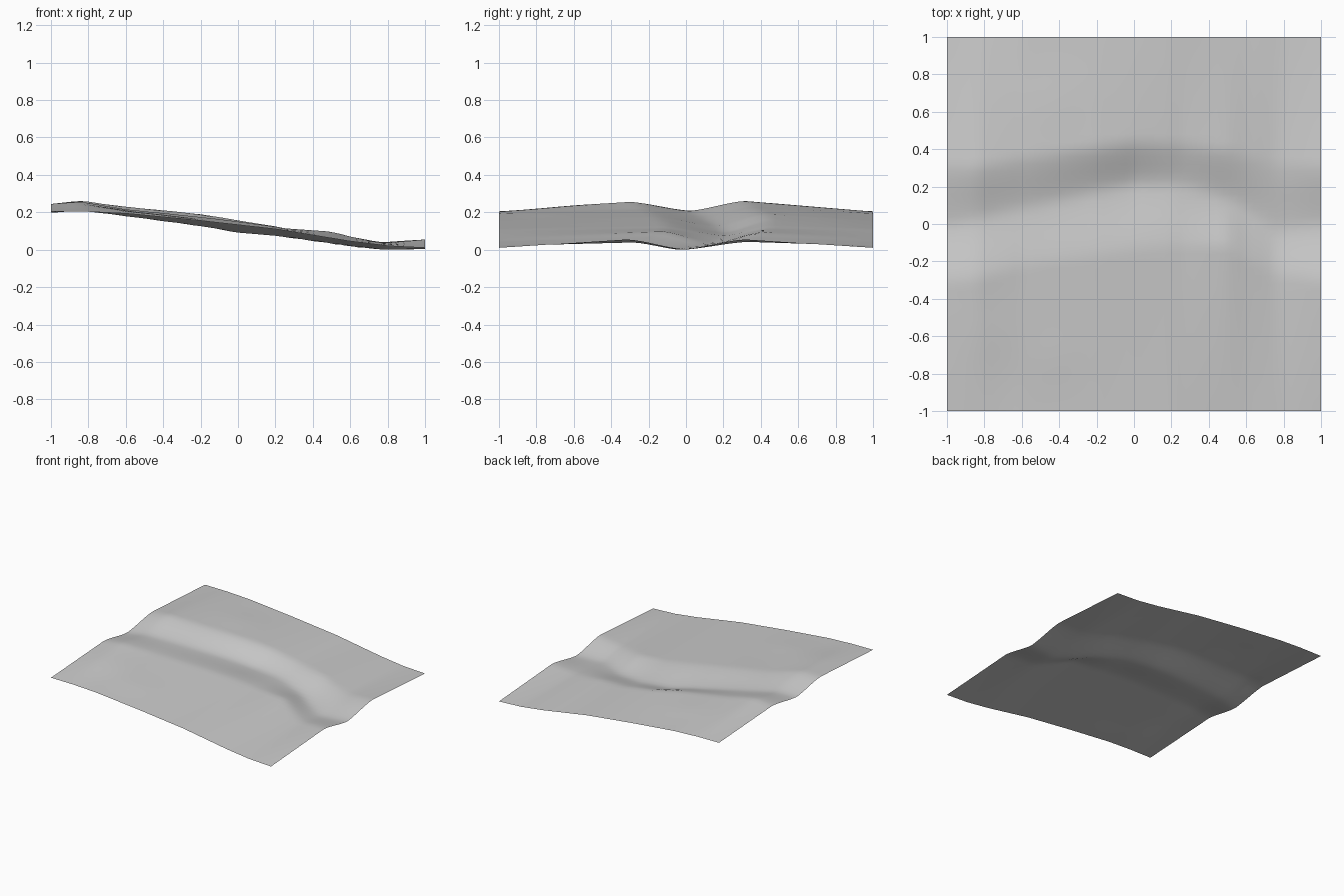
import bpy
import bmesh
from math import exp

cube = bpy.data.objects.get("Cube")
if cube:
    bpy.data.objects.remove(cube, do_unlink=True)

CELLS = 50

# Overall fall of the land from -x to +x: (x, height)
FALL = [(-1, .215), (-.8, .213), (-.59, .203), (-.2, .165), (.2, .12), (.6, .055), (.8, .03), (1, .02)]

# Valley stations: (x, near crest y, floor y, far crest y, near rise, floor rise, far rise)
VALLEY = [
    (-1, -.31, -.01, .31, .04, -.008, .04),
    (-.85, -.3, .02, .31, .053, .005, .058),
    (-.6, -.23, .08, .36, .022, -.015, .036),
    (-.2, -.17, .17, .42, .02, -.03, .035),
    (0, -.14, .21, .45, .018, -.042, .025),
    (.25, -.12, .21, .44, .012, -.035, .012),
    (.5, -.12, .13, .4, .035, -.03, .03),
    (.75, -.27, -.03, .33, .012, -.025, .016),
    (1, -.31, -.01, .31, .045, -.008, .045),
]

# Low mounds on the plains: (x, y, radius, height)
MOUNDS = [(-.8, -.62, .2, .02), (-.45, -.75, .15, .01), (-.45, .68, .18, .01)]


def sample(table, x):
    """Linear interpolation of every column of a table keyed by its first."""
    for a, b in zip(table, table[1:]):
        if x <= b[0]:
            t = (x - a[0]) / (b[0] - a[0])
            return [p + (q - p) * t for p, q in zip(a[1:], b[1:])]
    return list(table[-1][1:])


def height(x, y):
    near_y, floor_y, far_y, near, floor, far = sample(VALLEY, x)
    profile = [(-1, 0), (near_y, near), (floor_y, floor), (far_y, far), (1, 0)]
    for (y0, z0), (y1, z1) in zip(profile, profile[1:]):
        if y <= y1:
            t = (y - y0) / (y1 - y0)
            if near_y < y < far_y:          # rounded banks, straight plains
                t = (t + t * t * (3 - 2 * t)) / 2
            z = z0 + (z1 - z0) * t
            break
    fade = (1 - x * x) * (1 - y * y)
    for mx, my, r, h in MOUNDS:
        z += fade * h * exp(-((x - mx) ** 2 + (y - my) ** 2) / r ** 2)
    return sample(FALL, x)[0] + z


# Terrain sheet with a winding valley
bm = bmesh.new()
bmesh.ops.create_grid(bm, x_segments=CELLS, y_segments=CELLS, size=1)
for v in bm.verts:
    x, y = (max(-1, min(1, c)) for c in v.co.xy)
    v.co.z = height(x, y)
lowest = min(v.co.z for v in bm.verts)
for v in bm.verts:
    v.co.z -= lowest
for f in bm.faces:
    f.smooth = True
mesh = bpy.data.meshes.new("terrain")
bm.to_mesh(mesh)
bm.free()
terrain = bpy.data.objects.new("terrain", mesh)
bpy.context.collection.objects.link(terrain)

# Plain grey ground
grey = bpy.data.materials.new("ground_grey")
grey.use_nodes = True
colour = (.6, .6, .6, 1)
grey.diffuse_color = colour
grey.node_tree.nodes["Principled BSDF"].inputs["Base Color"].default_value = colour
mesh.materials.append(grey)
